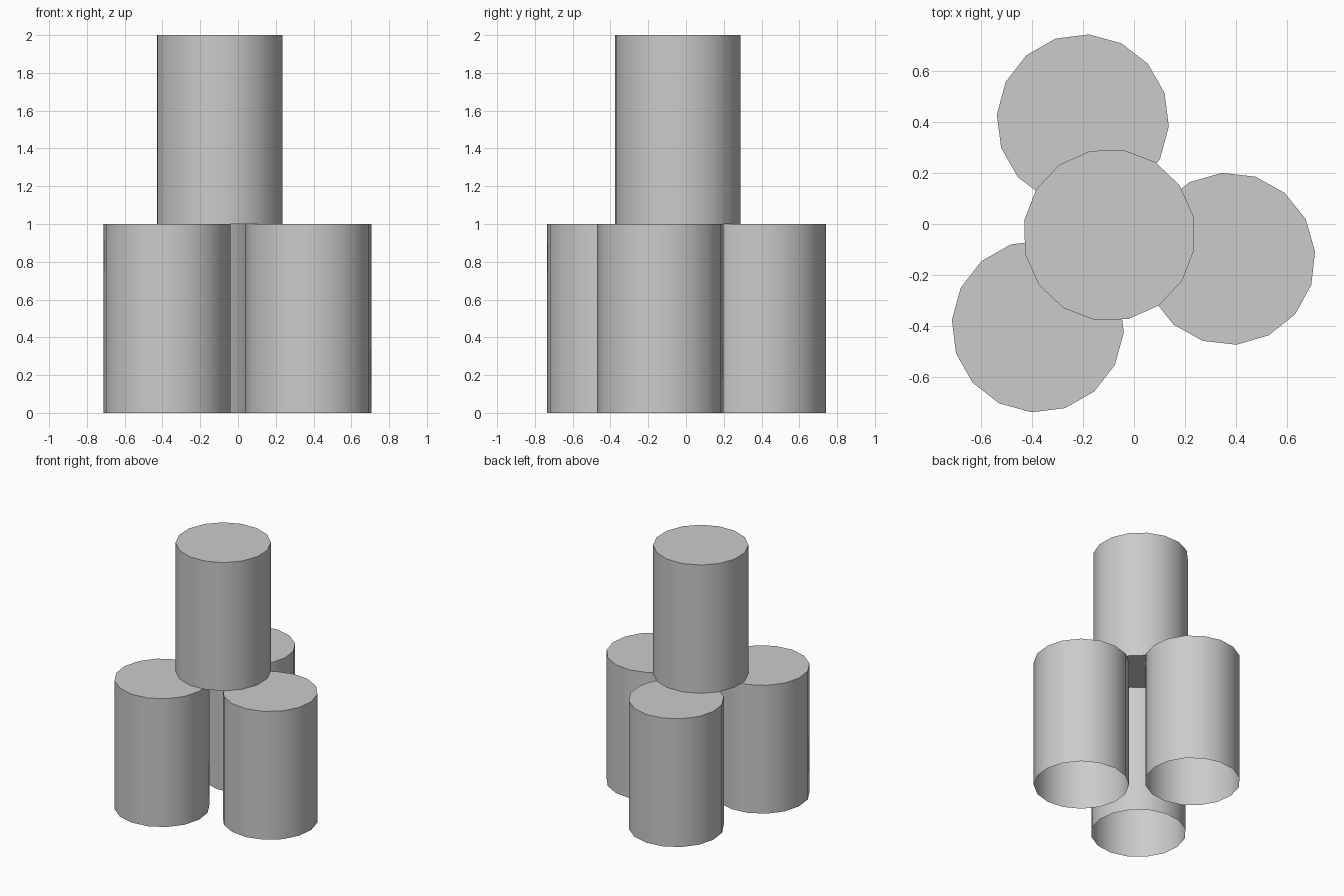
import bpy
import bmesh
import math
from mathutils import Matrix

default = bpy.data.objects.get("Cube")
if default:
    bpy.data.objects.remove(default, do_unlink=True)

RADIUS, HEIGHT, SIDES = 0.337, 1.0, 16

grey = bpy.data.materials.new("plain_grey")
grey.use_nodes = True
colour = (0.6, 0.6, 0.6, 1)
grey.diffuse_color = colour
grey.node_tree.nodes["Principled BSDF"].inputs["Base Color"].default_value = colour


def can(name, x, y, z, turn, open_bottom):
    """Upright can with its first corner turned from +x by the given degrees."""
    bm = bmesh.new()
    bmesh.ops.create_cone(bm, cap_ends=True, segments=SIDES, radius1=RADIUS,
                          radius2=RADIUS, depth=HEIGHT,
                          matrix=Matrix.Translation((0, 0, HEIGHT / 2)))
    # put a corner exactly on +x before turning
    first = min(bm.verts, key=lambda v: abs(math.atan2(v.co.y, v.co.x)))
    offset = math.radians(turn) - math.atan2(first.co.y, first.co.x)
    bmesh.ops.rotate(bm, verts=bm.verts, matrix=Matrix.Rotation(offset, 3, "Z"))
    if open_bottom:
        base = [f for f in bm.faces if f.normal.z < -0.5]
        bmesh.ops.delete(bm, geom=base, context="FACES_ONLY")
    mesh = bpy.data.meshes.new(name)
    bm.to_mesh(mesh)
    bm.free()
    mesh.materials.append(grey)
    obj = bpy.data.objects.new(name, mesh)
    obj.location = (x, y, z)
    bpy.context.collection.objects.link(obj)
    # smooth walls, crisp rims
    bpy.ops.object.select_all(action="DESELECT")
    obj.select_set(True)
    bpy.context.view_layer.objects.active = obj
    bpy.ops.object.shade_smooth_by_angle(angle=math.radians(30))


# three hollow cans on the ground and a closed one on top
can("lower_can_left", 0.372, -0.136, 0, 4.8, True)
can("lower_can_back", -0.2, 0.405, 0, -4, True)
can("lower_can_right", -0.376, -0.4, 0, -4.2, True)
can("upper_can", -0.097, -0.043, HEIGHT, 12.8, False)
